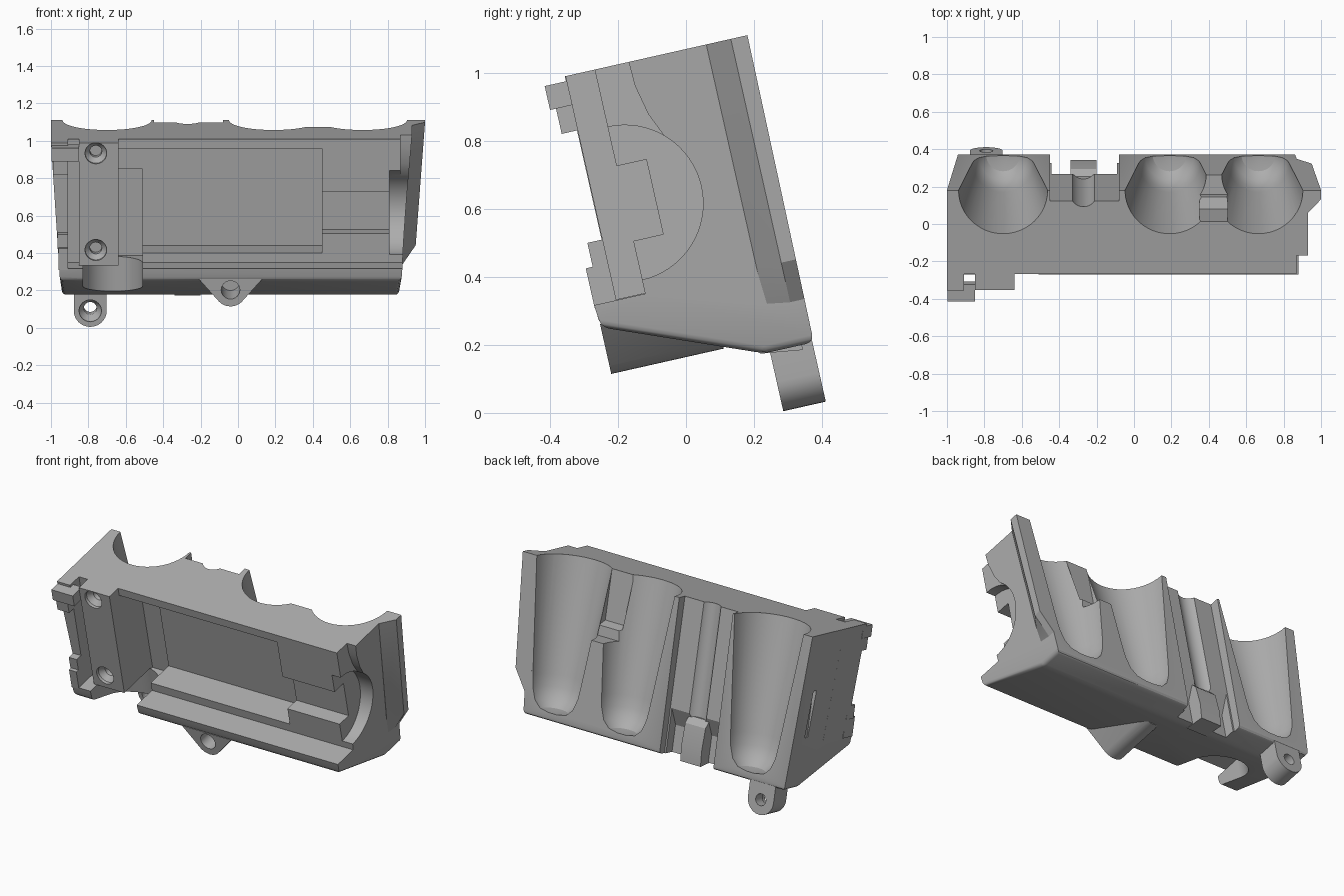
import bpy, bmesh, math
from mathutils import Vector

old = bpy.data.objects.get("Cube")
if old:
    bpy.data.objects.remove(old, do_unlink=True)

TILT = math.radians(12.7)   # everything is built upright, then leaned back
TOP = 1.043

grey = bpy.data.materials.new("matte grey")
grey.use_nodes = True
grey.diffuse_color = (0.42, 0.42, 0.42, 1)
grey.node_tree.nodes["Principled BSDF"].inputs["Base Color"].default_value = (0.42, 0.42, 0.42, 1)


def finish(bm, name):
    bmesh.ops.recalc_face_normals(bm, faces=bm.faces)
    mesh = bpy.data.meshes.new(name)
    bm.to_mesh(mesh)
    bm.free()
    mesh.materials.append(grey)
    ob = bpy.data.objects.new(name, mesh)
    bpy.context.collection.objects.link(ob)
    return ob


def loft(name, rings):
    """Skin closed rings of equal length and cap both ends."""
    bm = bmesh.new()
    rows = [[bm.verts.new(p) for p in ring] for ring in rings]
    n = len(rows[0])
    for a, b in zip(rows, rows[1:]):
        for i in range(n):
            bm.faces.new((a[i], a[(i + 1) % n], b[(i + 1) % n], b[i]))
    bm.faces.new(rows[0][::-1])
    bm.faces.new(rows[-1])
    return finish(bm, name)


def prism_x(name, profile, x0, x1):
    return loft(name, [[(x, u, v) for u, v in profile] for x in (x0, x1)])


def prism_y(name, profile, u0, u1):
    return loft(name, [[(x, u, v) for x, v in profile] for u in (u0, u1)])


def box(name, x0, x1, u0, u1, v0, v1):
    return prism_x(name, [(u0, v0), (u1, v0), (u1, v1), (u0, v1)], x0, x1)


def lathe(name, centre, profile, axis="Z", steps=48):
    """Round solid from (radius, height) pairs around an upright or depth axis."""
    rings = []
    for r, h in profile:
        ring = []
        for i in range(steps):
            a = math.tau * i / steps
            c, s = r * math.cos(a), r * math.sin(a)
            offset = {"Z": (c, s, h), "Y": (c, h, s), "X": (h, c, s)}[axis]
            ring.append(Vector(centre) + Vector(offset))
        rings.append(ring)
    return loft(name, rings)


def combine(target, tools, operation):
    for tool in tools:
        mod = target.modifiers.new("combine", "BOOLEAN")
        mod.operation = operation
        mod.solver = "EXACT"
        mod.object = tool
        bpy.context.view_layer.objects.active = target
        bpy.ops.object.modifier_apply(modifier=mod.name)
        bpy.data.objects.remove(tool, do_unlink=True)


# Tapered main body with softened lower edges
side = [(-0.04, TOP), (0.42, TOP), (0.412, 0.12), (0.263, 0.12),
        (-0.188, 0.30), (-0.194, 0.368), (-0.04, 0.368)]
body = loft("holder_body", [
    [(-0.94 - 0.06 * (v - 0.12) / 0.923, u, v) for u, v in side],
    [(0.86 + 0.07 * (v - 0.12) / 0.923, u, v) for u, v in side]])
bm = bmesh.new()
bm.from_mesh(body.data)
low = [e for e in bm.edges if all(v.co.z < 0.32 for v in e.verts)]
bmesh.ops.bevel(bm, geom=low, offset=0.022, segments=3, profile=0.5, affect="EDGES")
bm.to_mesh(body.data)
bm.free()

# Flared flange on the left end
flange = loft("flange", [
    [(0.84, 0.296, v), (x - 0.07 * k, 0.296, v), (x, 0.37, v), (x, b, v), (0.84, b, v)]
    for x, v, b, k in ((0.87, 0.25, 0.4131, 0.1), (0.95, 0.369, 0.4142, 1), (1.0, TOP, 0.42, 1))])

# Hooked wall on the right end
wall_parts = [loft("end_wall", [
    [(x0, u, v) for x0, u, v in ((-0.956, -0.13, 0.36), (-0.956, 0.1, 0.36),
                                 (-1.0, 0.1, TOP), (-1.0, -0.13, TOP))],
    [(-0.91, u, v) for u, v in ((-0.13, 0.36), (0.1, 0.36), (0.1, TOP), (-0.13, TOP))]])]
for x0, x1, u, v0, v1 in ((-0.998, -0.85, -0.194, 0.956, 1.028),
                          (-0.99, -0.91, -0.176, 0.88, 0.96),
                          (-0.96, -0.91, -0.194, 0.36, 0.479),
                          (-0.965, -0.91, -0.173, 0.47, 0.551)):
    wall_parts.append(box("hook", x0, x1, u, -0.1, v0, v1))

# Mounting ears with rounded ends
arc = [math.pi + math.pi * i / 16 for i in range(17)]
back_ear = prism_y("back_ear", [(-0.79 + 0.088 * math.cos(a), 0.03 + 0.088 * math.sin(a))
                                for a in arc] + [(-0.702, 0.16), (-0.878, 0.16)], 0.28, 0.408)
small = [math.radians(225 + 90 * i / 10) for i in range(11)]
front_ear = prism_y("front_ear", [(-0.04 + 0.085 * math.cos(a), 0.245 + 0.085 * math.sin(a))
                                  for a in small] + [(0.13, 0.31), (-0.21, 0.31)], -0.189, 0.15)
# The front ear stays below the ledge surface
combine(front_ear, [prism_x("ear_trim", [(-0.3, 0.32), (-0.15, 0.32), (0.3, 0.14),
                                         (0.3, 0.6), (-0.3, 0.6)], -0.4, 0.4)], "DIFFERENCE")
combine(body, [flange] + wall_parts + [back_ear, front_ear], "UNION")

cuts = []
# Three tapered scoops in the back
for x in (-0.7, 0.19, 0.665):
    cuts.append(lathe("scoop_cutter", (x, 0.42, 0),
                      [(0.03, 0.17), (0.09, 0.182), (0.13, 0.22), (0.155, 0.29),
                       (0.165, 0.36), (0.24, 1.06)]))
# Lowered saddle between the paired scoops
cuts.append(prism_x("saddle_cutter", [(0.25, 1.1), (0.25, 0.74), (0.31, 0.72),
                                      (0.31, 0.66), (0.6, 0.64), (0.6, 1.1)], 0.35, 0.5))
# Stepped centre channel with round groove
cuts.append(box("channel_cutter", -0.45, -0.08, 0.362, 0.6, 0, 1.2))
cuts.append(prism_x("channel_foot_cutter", [(0.30, 0), (0.30, 0.28), (0.37, 0.4),
                                            (0.6, 0.4), (0.6, 0)], -0.44, -0.09))
cuts.append(lathe("groove_cutter", (-0.27, 0.4, 0), [(0.07, 0.3), (0.07, 1.2)]))
# Front cavity, side pocket, narrow slot and round finger notch
cuts.append(box("cavity_cutter", -0.64, 0.45, -0.3, 0.14, 0.42, 0.993))
cuts.append(box("pocket_cutter", -0.64, -0.51, -0.3, 0.155, 0.36, 0.84))
cuts.append(box("slot_cutter", 0.4, 0.83, -0.3, 0.05, 0.527, 0.752))
cuts.append(lathe("notch_cutter", (0, -0.04, 0.64), [(0.23, 0.81), (0.23, 1.1)], "X", 64))
cuts.append(prism_x("end_cutter", [(-0.3, 1.1), (0.06, 1.1), (0.065, 0.97), (0.085, 0.88),
                                   (0.12, 0.80), (0.0, 0.64), (-0.3, 0.64)], 0.87, 1.1))
# Upright round relief through the ledge
cuts.append(lathe("relief_cutter", (-0.67, -0.02, 0), [(0.16, 0), (0.16, 0.369)]))
cuts.append(box("relief_front_cutter", -0.83, -0.51, -0.4, -0.02, 0, 0.3691))
# Ear holes and the thin slot in the right end
cuts.append(lathe("back_ear_hole", (-0.79, 0, 0.03),
                  [(0.06, 0.2), (0.06, 0.3), (0.035, 0.34), (0.035, 0.5)], "Y", 24))
cuts.append(lathe("front_ear_hole", (-0.04, 0, 0.25), [(0.05, -0.3), (0.05, 0.02)], "Y", 24))
cuts.append(box("end_slot_cutter", -1.1, -0.955, 0.27, 0.3, 0.42, 0.7))
combine(body, cuts, "DIFFERENCE")

# Screw plate on the front
plate = box("screw_plate", -0.85, -0.64, -0.128, 0.0, 0.369, TOP)
combine(plate, [lathe("screw_hole", (-0.76, 0, v),
                      [(0.058, -0.2), (0.058, -0.11), (0.032, -0.08), (0.032, -0.02)], "Y", 24)
                for v in (0.985, 0.455)], "DIFFERENCE")

# Foot post in the back channel
post = prism_x("foot_post", [(0.25, 0.122), (0.375, 0.105), (0.385, 0.2),
                             (0.375, 0.33), (0.345, 0.37), (0.25, 0.37)], -0.34, -0.2)

for ob in (body, plate, post):
    ob.rotation_euler.x = TILT
    bpy.ops.object.select_all(action="DESELECT")
    ob.select_set(True)
    bpy.context.view_layer.objects.active = ob
    bpy.ops.object.shade_smooth_by_angle(angle=math.radians(28))
